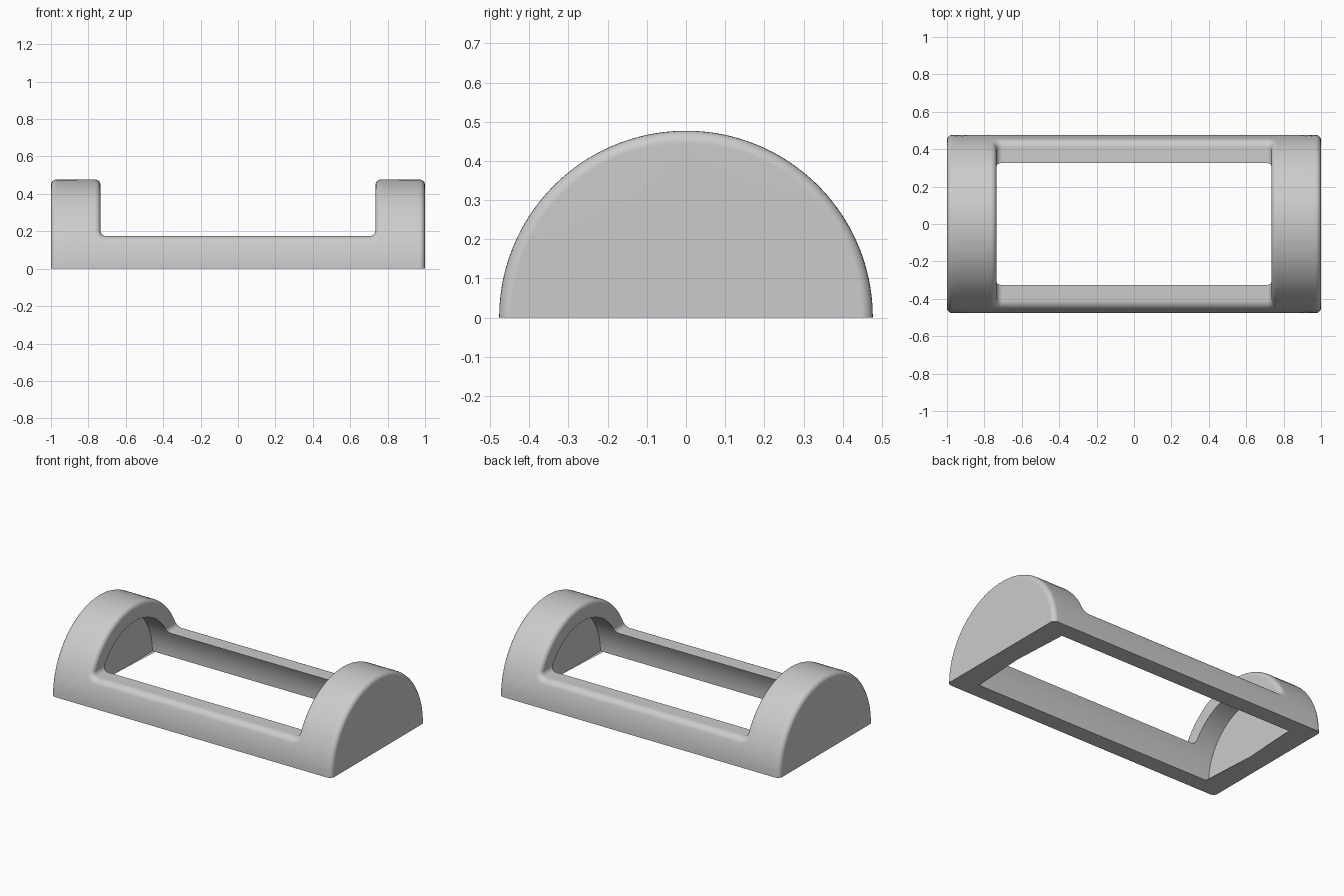
import bpy, bmesh
from math import sin, cos, asin, sqrt, pi

cube = bpy.data.objects.get("Cube")
if cube:
    bpy.data.objects.remove(cube)

R_OUT, R_IN = 0.477, 0.37      # half-round shell radii
X_OUT, X_IN = 1.0, 0.87        # outer and inner end walls
X_CUT, Z_CUT = 0.735, 0.175    # window cut through the top
ROUND = 0.03                   # edge rounding and corner fillet
FILLET_STEPS, ARCH_STEPS, SKIN_STEPS, ROUND_STEPS = 8, 24, 6, 6
Z_ARCH = Z_CUT + ROUND
X_BAR = X_CUT - ROUND

# Stations run along the window edge: rail, corner fillet, then arch.
# Each is (kind, parameter from 0 to 1).
stations = [("rail", 0), ("rail", 0.5)]
stations += [("fillet", i / FILLET_STEPS) for i in range(FILLET_STEPS + 1)]
stations += [("arch", i / ARCH_STEPS) for i in range(1, ARCH_STEPS + 1)]


def on_shell(x, z, r):
    return x, sqrt(max(r * r - z * z, 0)), z


def window_edge(kind, t, r, offset=0):
    """Point on the window outline at radius r, pushed into the body by offset."""
    if kind == "rail":
        return on_shell(X_BAR * t, Z_CUT - offset, r)
    if kind == "fillet":
        a, d = t * pi / 2, ROUND + offset
        return on_shell(X_BAR + d * sin(a), Z_ARCH - d * cos(a), r)
    return on_shell(X_CUT + offset, Z_ARCH + (r - Z_ARCH) * sin(t * pi / 2), r)


def far_edge(kind, t, x_end, r, x_full, r_full):
    """Matching point on the base line or on the rim of the end wall."""
    if kind == "rail":
        return X_BAR * t, r_full, 0
    if kind == "fillet" and t < 1:
        return X_BAR + (x_full - X_BAR) * t, r_full, 0
    angle = t * pi / 2 if kind == "arch" else 0
    return on_shell(x_end, r * sin(angle), r)


def wall_middle(kind, t, x, r, r_full):
    """Centre line of an end wall."""
    if kind == "arch":
        return x, 0, r * sin(t * pi / 2)
    if kind == "fillet" and t == 1:
        return x, 0, 0
    return far_edge(kind, t, x, r, x, r_full)


def skin(a, b, r, f):
    """Point between a and b, following the round shell."""
    pa, pb = (asin(min(p[2] / r, 1)) for p in (a, b))
    return on_shell(a[0] + (b[0] - a[0]) * f, r * sin(pa + (pb - pa) * f), r)


def strand(kind, t):
    """Cross-section from the outer wall, over the window edge, to the inner wall."""
    pts = [wall_middle(kind, t, X_OUT, R_OUT - ROUND, R_OUT)]
    for i in range(ROUND_STEPS + 1):
        a = i / ROUND_STEPS * pi / 2
        pts.append(far_edge(kind, t, X_OUT - ROUND * (1 - cos(a)),
                            R_OUT - ROUND * (1 - sin(a)), X_OUT, R_OUT))
    start, end = pts[-1], window_edge(kind, t, R_OUT, ROUND)
    pts += [skin(start, end, R_OUT, i / SKIN_STEPS) for i in range(1, SKIN_STEPS)]
    for i in range(ROUND_STEPS + 1):
        a = i / ROUND_STEPS * pi / 2
        pts.append(window_edge(kind, t, R_OUT - ROUND * (1 - cos(a)), ROUND * (1 - sin(a))))
    start = window_edge(kind, t, R_IN)
    end = far_edge(kind, t, X_IN, R_IN, X_IN, R_IN)
    pts += [skin(start, end, R_IN, i / SKIN_STEPS) for i in range(SKIN_STEPS + 1)]
    pts.append(wall_middle(kind, t, X_IN, R_IN, R_IN))
    return pts


# Loft one quarter and repeat it in all four corners
bm = bmesh.new()
strands = [strand(*s) for s in stations]
for sx in (1, -1):
    for sy in (1, -1):
        grid = [[bm.verts.new((x * sx, y * sy, z)) for x, y, z in s] for s in strands]
        for s0, s1 in zip(grid, grid[1:]):
            for i in range(len(s0) - 1):
                bm.faces.new((s0[i], s0[i + 1], s1[i + 1], s1[i]))
bmesh.ops.remove_doubles(bm, verts=bm.verts[:], dist=0.0001)

# Close the flat base ring
rim = [e for e in bm.edges if e.is_boundary and all(abs(v.co.z) < 0.0001 for v in e.verts)]
bmesh.ops.triangle_fill(bm, use_beauty=True, use_dissolve=False, edges=rim)
bmesh.ops.recalc_face_normals(bm, faces=bm.faces[:])

mesh = bpy.data.meshes.new("half_round_frame")
bm.to_mesh(mesh)
bm.free()
frame = bpy.data.objects.new("half_round_frame", mesh)
bpy.context.collection.objects.link(frame)

# Plain grey finish
grey = bpy.data.materials.new("light_grey")
grey.use_nodes = True
grey.diffuse_color = (0.6, 0.6, 0.6, 1)
grey.node_tree.nodes["Principled BSDF"].inputs["Base Color"].default_value = (0.6, 0.6, 0.6, 1)
mesh.materials.append(grey)

# Smooth curves with crisp base and inner edges
bpy.ops.object.select_all(action="DESELECT")
frame.select_set(True)
bpy.context.view_layer.objects.active = frame
bpy.ops.object.shade_smooth_by_angle(angle=pi / 5)
weighted = frame.modifiers.new("even_shading", "WEIGHTED_NORMAL")
weighted.keep_sharp = True
